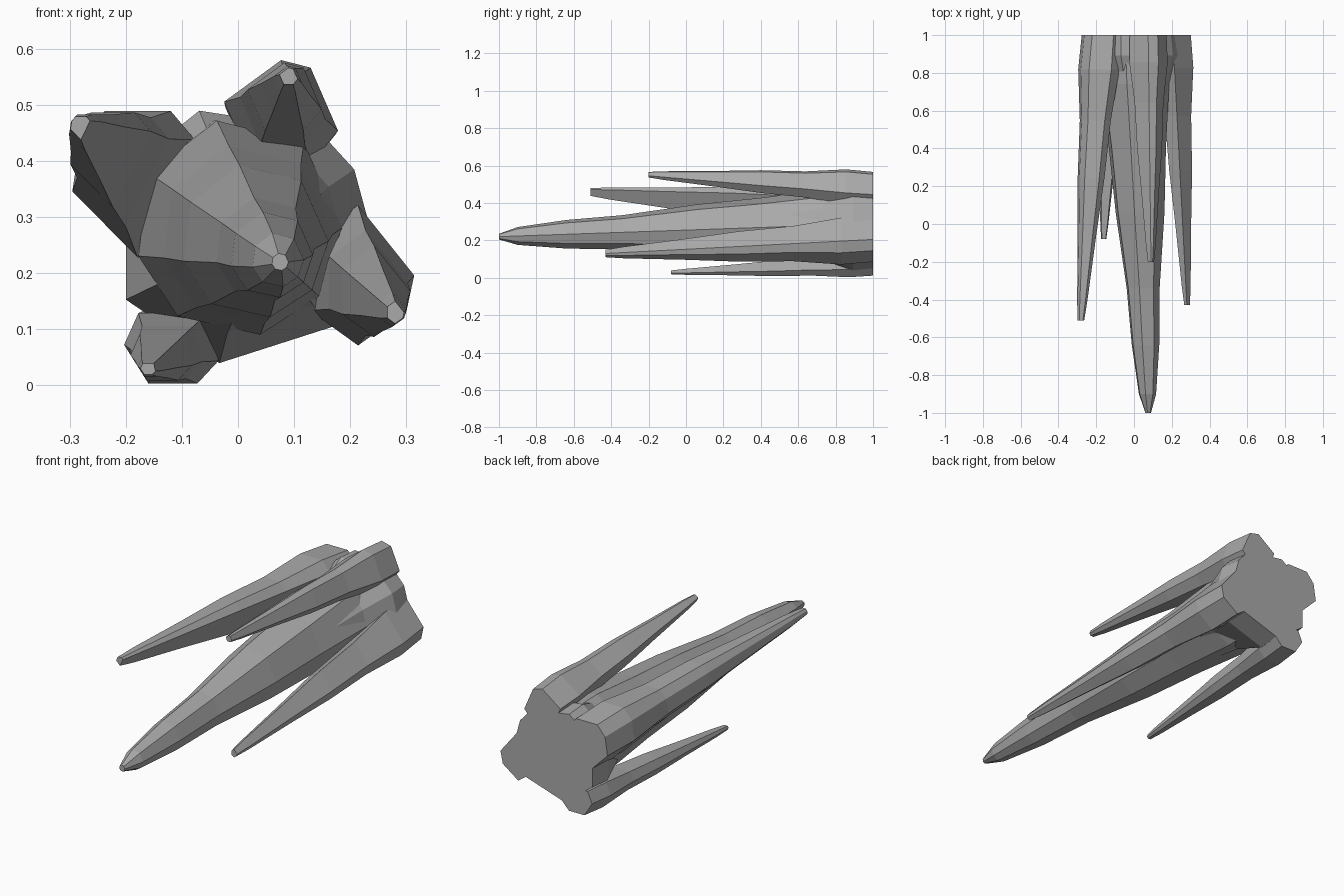
import bpy
import bmesh
from math import sin, cos, pi

if "Cube" in bpy.data.objects:
    bpy.data.objects.remove(bpy.data.objects["Cube"])

stone = bpy.data.materials.new("grey stone")
stone.use_nodes = True
grey = (0.4, 0.4, 0.4, 1)
stone.diffuse_color = grey
stone.node_tree.nodes["Principled BSDF"].inputs["Base Color"].default_value = grey

# Tapers: fraction of the way from tip to root, and girth there
SIDE_TAPER = ((0, .16), (.07, .25), (.3, .45), (.5, .65), (.7, .75), (.88, 1), (1, .96))
MAIN_TAPER = ((0, .08), (.05, .25), (.18, .4), (.33, .48), (.53, .71), (.7, .83), (.87, 1), (1, .96))
BACK = 1


def mix(start, end, fraction):
    return start + (end - start) * fraction


def spike(name, tip, root, girth, hours, taper=SIDE_TAPER):
    """Loft a faceted spike whose edges sit at clock hours, from tip back to the flat base."""
    tip_x, tip_y, tip_z = tip
    root_x, root_z = root
    wide, tall = girth
    angles = [hour * pi / 6 for hour in hours]
    bm = bmesh.new()
    rings = []
    for fraction, scale in taper:
        x = mix(tip_x, root_x, fraction)
        y = mix(tip_y, BACK, fraction)
        z = mix(tip_z, root_z, fraction)
        rings.append([bm.verts.new((x + wide * scale * sin(a), y, z + tall * scale * cos(a)))
                      for a in angles])

    # Long side facets between neighbouring rings
    for ring, following in zip(rings, rings[1:]):
        for i in range(len(ring)):
            bm.faces.new((ring[i - 1], ring[i], following[i], following[i - 1]))

    # Blunt tip and flat broken base
    bm.faces.new(rings[0])
    bm.faces.new(rings[-1])
    bmesh.ops.recalc_face_normals(bm, faces=bm.faces)
    mesh = bpy.data.meshes.new(name)
    bm.to_mesh(mesh)
    bm.free()
    mesh.materials.append(stone)
    bpy.context.collection.objects.link(bpy.data.objects.new(name, mesh))


# Long central spike
spike("main_spike", tip=(.075, -1, .22), root=(-.01, .29), girth=(.185, .195),
      hours=(11.6, 1.3, 3, 4.3, 5.6, 7.2, 8.5, 10), taper=MAIN_TAPER)

# Four shorter spikes around it
spike("upper_left_spike", tip=(-.28, -.51, .46), root=(-.165, .355), girth=(.118, .14),
      hours=(11, 1, 2, 6, 8.7, 10))
spike("upper_spike", tip=(.09, -.2, .55), root=(.075, .47), girth=(.105, .1),
      hours=(12, 1, 3.5, 5, 7, 9.5))
spike("right_spike", tip=(.28, -.43, .13), root=(.205, .205), girth=(.1, .125),
      hours=(12, 3, 4, 6, 8, 10))
spike("lower_left_spike", tip=(-.16, -.08, .03), root=(-.11, .078), girth=(.087, .08),
      hours=(1.5, 3.7, 5, 7, 9, 10.5))

# Rock core joining the spikes at the base
spike("rock_core", tip=(.03, .1, .26), root=(0, .27), girth=(.235, .232),
      hours=(11.4, 1.2, 2, 3, 4.5, 6.3, 8, 10))
